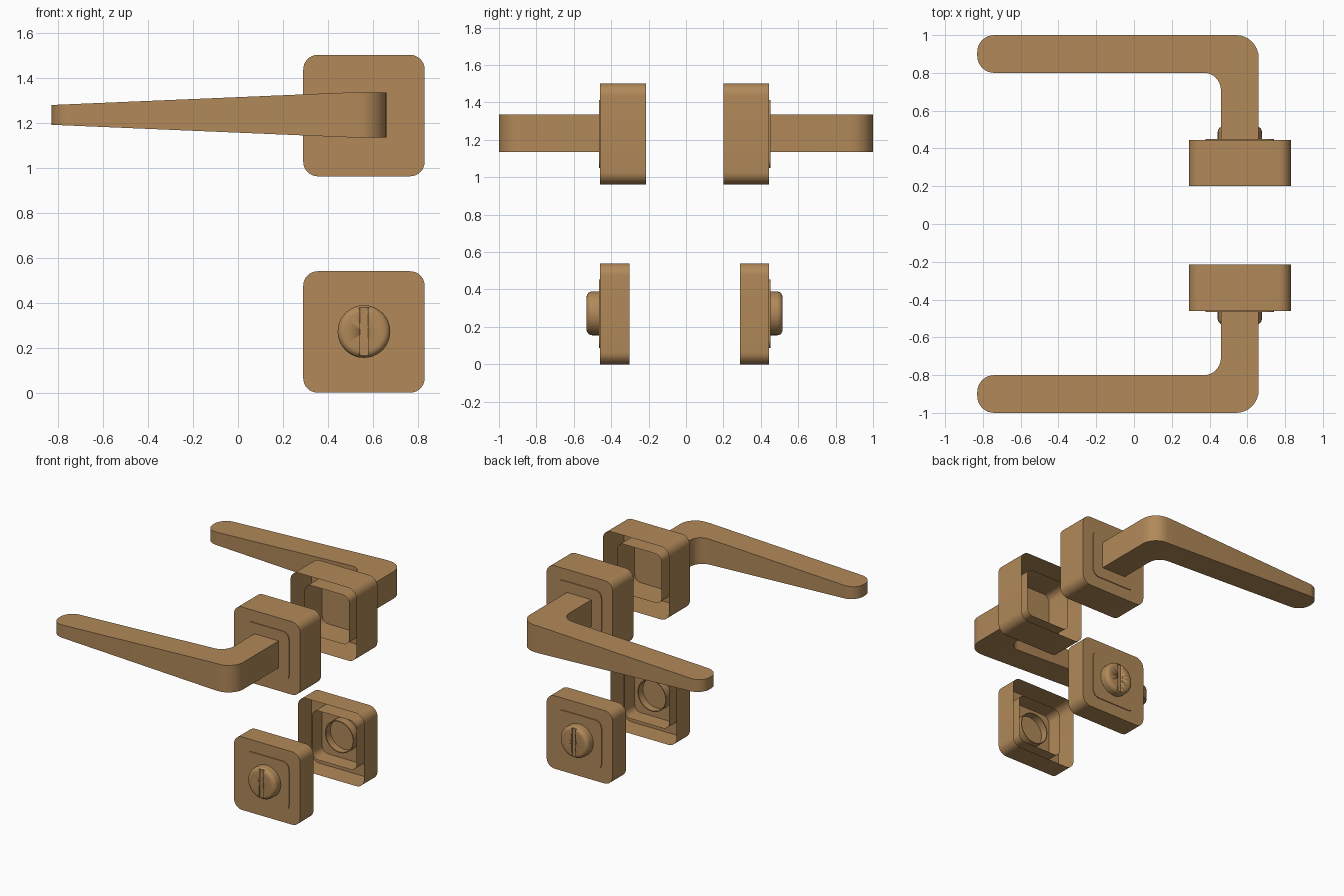
import bpy, bmesh, math
from mathutils import Vector, Matrix

if "Cube" in bpy.data.objects:
    bpy.data.objects.remove(bpy.data.objects["Cube"])

brass = bpy.data.materials.new("bronze")
brass.diffuse_color = (0.44, 0.25, 0.10, 1)
brass.use_nodes = True
brass.node_tree.nodes["Principled BSDF"].inputs["Base Color"].default_value = brass.diffuse_color


def finish(bm, name, angle=35):
    bmesh.ops.recalc_face_normals(bm, faces=bm.faces)
    me = bpy.data.meshes.new(name)
    bm.to_mesh(me)
    bm.free()
    ob = bpy.data.objects.new(name, me)
    bpy.context.collection.objects.link(ob)
    me.materials.append(brass)
    bpy.ops.object.select_all(action='DESELECT')
    ob.select_set(True)
    bpy.context.view_layer.objects.active = ob
    bpy.ops.object.shade_smooth_by_angle(angle=math.radians(angle))
    return ob


def arc(cx, cy, r, a0, a1, n=8):
    return [(cx + r * math.cos(math.radians(a0 + (a1 - a0) * i / n)),
             cy + r * math.sin(math.radians(a0 + (a1 - a0) * i / n))) for i in range(n + 1)]


def cup(name, cx, cz, half, r, y_face, y_open):
    """Rounded square shell, closed at y_face and open at y_open."""
    d = half - r
    pts = []
    for k, (sx, sz) in enumerate([(1, 1), (-1, 1), (-1, -1), (1, -1)]):
        pts += arc(cx + sx * d, cz + sz * d, r, 90 * k, 90 * k + 90)
    bm = bmesh.new()
    f = [bm.verts.new((x, y_face, z)) for x, z in pts]
    b = [bm.verts.new((x, y_open, z)) for x, z in pts]
    bm.faces.new(f)
    for i in range(len(pts)):
        j = (i + 1) % len(pts)
        bm.faces.new((f[i], f[j], b[j], b[i]))
    return finish(bm, name)


def lever(name, s, root):
    """L-shaped outline seen from above, with height tapering to the tip."""
    pts = [(0.46, root), (0.66, root)]
    pts += arc(0.54, 0.88, 0.12, 0, 90)
    pts += arc(-0.74, 0.91, 0.09, 90, 180)
    pts += arc(-0.74, 0.89, 0.09, 180, 270)
    pts += arc(0.37, 0.71, 0.09, 90, 0)
    bm = bmesh.new()
    face = bm.faces.new([bm.verts.new((x, s * y, 1)) for x, y in pts])
    ext = bmesh.ops.extrude_face_region(bm, geom=[face], use_keep_orig=True)
    for v in ext['geom']:
        if isinstance(v, bmesh.types.BMVert):
            v.co.z = -1
    bmesh.ops.bisect_plane(bm, geom=bm.verts[:] + bm.edges[:] + bm.faces[:],
                           plane_co=(0.5, 0, 0), plane_no=(1, 0, 0))
    for v in bm.verts:
        t = min(1, (v.co.x + 0.83) / 1.33)
        v.co.z = 1.235 + v.co.z * (0.044 + 0.056 * t)
    return finish(bm, name)


def knob(name, s, face):
    """Turned knob, hollow at the back, with a slot cut in the front."""
    cx, cz, R, r = 0.56, 0.272, 0.117, 0.03
    tip = face + 0.072
    prof = [(0, tip)] + arc(R - r, tip - r, r, 90, 0, 6)
    prof += [(R, face - 0.06), (R - 0.006, face - 0.06), (R - 0.006, face - 0.005), (0, face - 0.005)]
    bm = bmesh.new()
    vs = [bm.verts.new((cx + a, s * y, cz)) for a, y in prof]
    es = [bm.edges.new(p) for p in zip(vs, vs[1:])]
    bmesh.ops.spin(bm, geom=vs + es, cent=(cx, 0, cz), axis=(0, 1, 0),
                   angle=2 * math.pi, steps=40)
    bmesh.ops.remove_doubles(bm, verts=bm.verts, dist=1e-5)
    ob = finish(bm, name)
    # slot
    bm = bmesh.new()
    bmesh.ops.create_cube(bm, size=1, matrix=Matrix.Translation((cx, s * tip, cz))
                          @ Matrix.Diagonal((0.034, 0.03, 0.212, 1)))
    cutter = finish(bm, "slot_cutter")
    cutter.hide_render = True
    mod = ob.modifiers.new("slot", 'BOOLEAN')
    mod.operation, mod.solver, mod.object = 'DIFFERENCE', 'EXACT', cutter
    bpy.context.view_layer.objects.active = ob
    bpy.ops.object.modifier_apply(modifier=mod.name)
    bpy.data.objects.remove(cutter)
    return ob


# front set (-y) and back set (+y)
for side, s, face in (("front", -1, 0.46), ("back", 1, 0.445)):
    for part, cz, depth in (("handle_plate", 1.232, 0.245), ("lock_plate", 0.27, 0.157)):
        cup(f"{side}_{part}", 0.56, cz, 0.27, 0.065, s * face, s * (face - depth))
        # raised inner square, running back as an open sleeve
        cup(f"{side}_{part}_sleeve", 0.56, cz, 0.182, 0.05,
            s * (face + 0.006), s * (face - depth + 0.04))
    lever(f"{side}_lever", s, face)
    knob(f"{side}_knob", s, face)
